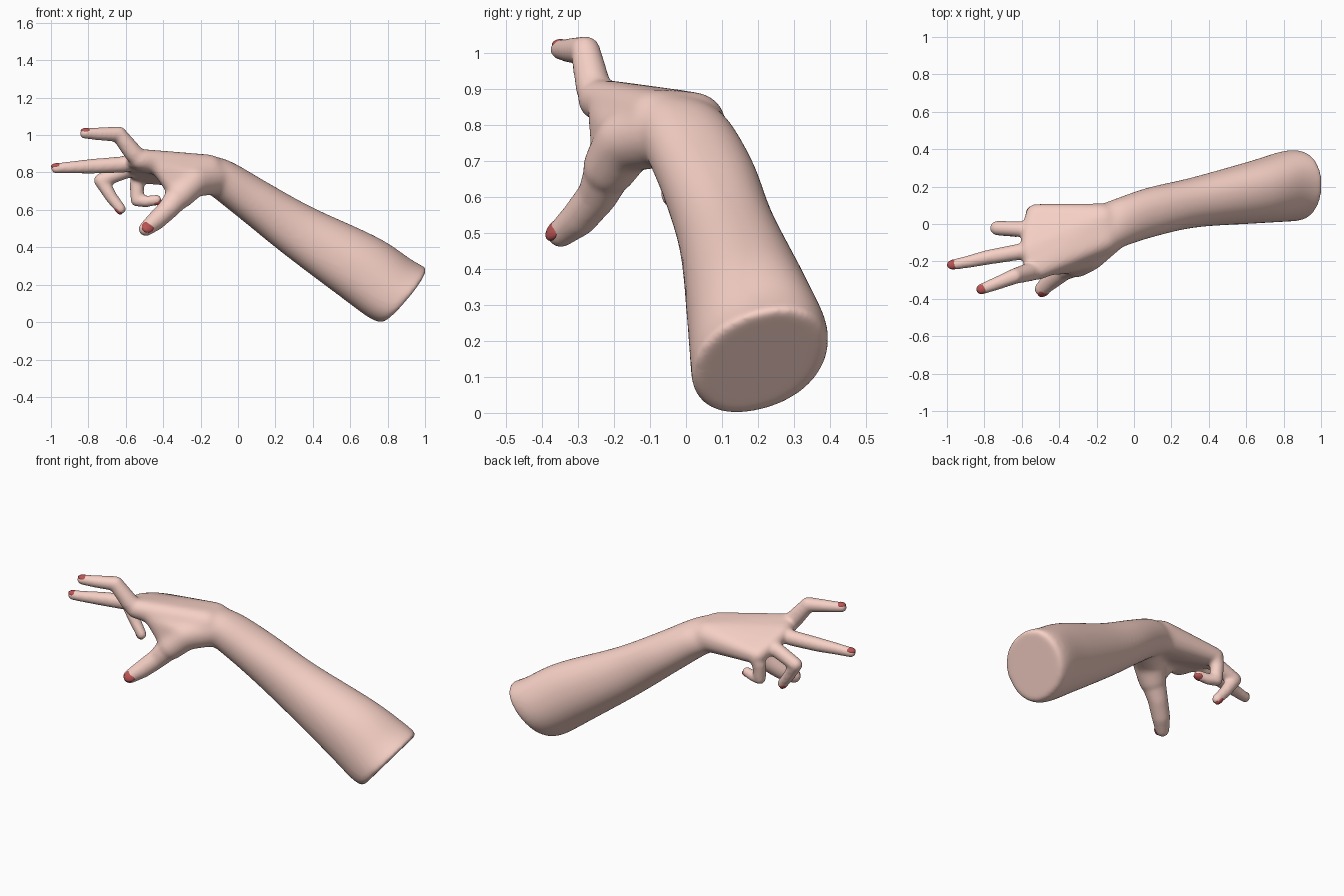
import bpy, bmesh
from math import sin, cos, pi, radians, sqrt, copysign
from mathutils import Vector, Matrix

if "Cube" in bpy.data.objects:
    bpy.data.objects.remove(bpy.data.objects["Cube"])


def material(name, color):
    m = bpy.data.materials.new(name)
    m.diffuse_color = color
    m.use_nodes = True
    m.node_tree.nodes["Principled BSDF"].inputs["Base Color"].default_value = m.diffuse_color
    return m


skin = material("skin", (0.92, 0.63, 0.56, 1))
polish = material("nail_polish", (0.5, 0.09, 0.09, 1))
body = bmesh.new()


def hull(balls):
    """Convex skin around balls (x, y, z, r), added to the body."""
    b = bmesh.new()
    for x, y, z, r in balls:
        for i in range(1, 12):
            p = pi * i / 12
            for j in range(20):
                t = 2 * pi * j / 20
                b.verts.new((x + r * sin(p) * cos(t), y + r * sin(p) * sin(t), z + r * cos(p)))
    bmesh.ops.convex_hull(b, input=b.verts)
    bmesh.ops.delete(b, geom=[v for v in b.verts if not v.link_faces], context='VERTS')
    bmesh.ops.recalc_face_normals(b, faces=b.faces)
    tmp = bpy.data.meshes.new("tmp")
    b.to_mesh(tmp)
    b.free()
    body.from_mesh(tmp)
    bpy.data.meshes.remove(tmp)


def limb(*balls):
    for a, b in zip(balls, balls[1:]):
        hull([a, b])


def fuse(obj, steps):
    """Merge all overlapping volumes into one softened skin."""
    rm = obj.modifiers.new("fuse", 'REMESH')
    rm.mode = 'VOXEL'
    rm.voxel_size = 0.008
    rm.use_smooth_shade = True
    sm = obj.modifiers.new("soften", 'SMOOTH')
    sm.factor = 0.5
    sm.iterations = steps
    bpy.context.view_layer.update()
    dg = bpy.context.evaluated_depsgraph_get()
    fused = bpy.data.meshes.new_from_object(obj.evaluated_get(dg))
    obj.modifiers.clear()
    obj.data = fused


def spline(p, n=6):
    """Catmull-Rom through tuples of any length."""
    q = [p[0]] + p + [p[-1]]
    out = []
    for a, b, c, d in zip(q, q[1:], q[2:], q[3:]):
        for i in range(n):
            t = i / n
            out.append([0.5 * (2 * B + (C - A) * t + (2 * A - 5 * B + 4 * C - D) * t * t
                               + (3 * B - A - 3 * C + D) * t ** 3)
                        for A, B, C, D in zip(a, b, c, d)])
    return out + [list(p[-1])]


# forearm: centre x y z, half width, half height, tilt, skew
sections = spline([
    (0.892, 0.205, 0.142, 0.188, 0.190, 40, 0.30),
    (0.815, 0.202, 0.178, 0.190, 0.194, 37, 0.30),
    (0.640, 0.170, 0.300, 0.168, 0.188, 37, 0.22),
    (0.320, 0.115, 0.490, 0.135, 0.147, 33, 0.14),
    (0.087, 0.062, 0.647, 0.135, 0.122, 32, 0.06),
    (-0.085, 0.005, 0.762, 0.135, 0.108, 22, -0.08),
    (-0.180, -0.025, 0.800, 0.130, 0.092, 10, -0.20)])
rings = []
for x, y, z, w, h, a, k in sections:
    ring = []
    for i in range(40):
        t = 2 * pi * i / 40
        c, s = (copysign(abs(f) ** 0.93, f) for f in (cos(t), sin(t)))
        ring.append(body.verts.new((x + h * s * sin(radians(a)), y + w * c,
                                    z + h * (k * c + sqrt(1 - k * k) * s) * cos(radians(a)))))
    rings.append(ring)
for r, s in zip(rings, rings[1:]):
    for i in range(40):
        j = (i + 1) % 40
        body.faces.new((r[i], r[j], s[j], s[i]))
body.faces.new(rings[0][::-1])
body.faces.new(rings[-1])
bmesh.ops.recalc_face_normals(body, faces=body.faces)

# palm
index_k, middle_k = (-0.525, -0.247, 0.870, 0.058), (-0.56, -0.14, 0.862, 0.051)
ring_k, pinky_k = (-0.555, -0.035, 0.828, 0.050), (-0.53, 0.06, 0.79, 0.050)
wrist_a, wrist_b = (-0.16, -0.08, 0.812, 0.086), (-0.17, 0.022, 0.802, 0.090)
hull([wrist_a, wrist_b, index_k, middle_k])
hull([wrist_a, wrist_b, middle_k, ring_k])
hull([wrist_a, wrist_b, ring_k, pinky_k])

# fleshy thumb base and web
limb((-0.13, -0.06, 0.775, 0.095), (-0.24, -0.165, 0.755, 0.088), (-0.31, -0.212, 0.68, 0.078))
hull([(-0.24, -0.17, 0.77, 0.07), (-0.42, -0.225, 0.83, 0.05), (-0.33, -0.21, 0.71, 0.055)])

# first pass: forearm and palm, strongly softened
mesh = bpy.data.meshes.new("arm_and_hand")
body.to_mesh(mesh)
body.free()
arm = bpy.data.objects.new("arm_and_hand", mesh)
bpy.context.collection.objects.link(arm)
fuse(arm, 45)
body = bmesh.new()
body.from_mesh(arm.data)

# thumb
limb((-0.30, -0.205, 0.695, 0.072), (-0.375, -0.246, 0.603, 0.056),
     (-0.44, -0.297, 0.541, 0.051), (-0.493, -0.348, 0.498, 0.039))
# fingers
limb((-0.525, -0.245, 0.87, 0.052), (-0.56, -0.257, 0.905, 0.050), (-0.638, -0.279, 1.005, 0.042),
     (-0.74, -0.320, 1.006, 0.035), (-0.818, -0.349, 1.009, 0.029))
limb((-0.54, -0.14, 0.86, 0.048), (-0.62, -0.15, 0.842, 0.044), (-0.78, -0.178, 0.833, 0.040),
     (-0.89, -0.203, 0.827, 0.033), (-0.973, -0.218, 0.822, 0.028))
limb((-0.54, -0.035, 0.825, 0.048), (-0.60, -0.028, 0.81, 0.043), (-0.732, -0.022, 0.757, 0.039),
     (-0.675, -0.033, 0.665, 0.033), (-0.627, -0.043, 0.605, 0.029))
limb((-0.52, 0.06, 0.785, 0.047), (-0.54, 0.06, 0.74, 0.039), (-0.54, 0.053, 0.652, 0.035),
     (-0.49, 0.04, 0.645, 0.031), (-0.435, 0.028, 0.653, 0.028))

# second pass: fingers joined to the palm
mesh = bpy.data.meshes.new("arm_and_hand")
body.to_mesh(mesh)
body.free()
arm.data = mesh
fuse(arm, 14)
arm.data.materials.clear()
arm.data.materials.append(skin)


# fingernails: ball centre, finger direction, outward normal, radius, half sizes
def nail(name, at, along, out, r, size):
    d = Vector(along).normalized()
    n = Vector(out)
    n = (n - d * n.dot(d)).normalized()
    b = bmesh.new()
    bmesh.ops.create_uvsphere(b, u_segments=20, v_segments=12, radius=1)
    rot = Matrix((d, n.cross(d), n)).transposed().to_4x4()
    loc = Vector(at) + n * (r - 0.015)
    b.transform(Matrix.Translation(loc) @ rot @ Matrix.Diagonal((*size, 1)))
    for f in b.faces:
        f.smooth = True
    m = bpy.data.meshes.new(name)
    b.to_mesh(m)
    b.free()
    m.materials.append(polish)
    bpy.context.collection.objects.link(bpy.data.objects.new(name, m))


small = (0.031, 0.025, 0.016)
nail("index_nail", (-0.811, -0.347, 1.009), (-0.08, -0.03, 0.003), (0, 0, 1), 0.028, small)
nail("middle_nail", (-0.968, -0.217, 0.822), (-0.09, -0.015, -0.005), (0, 0, 1), 0.027, small)
nail("ring_nail", (-0.631, -0.042, 0.609), (0.05, -0.01, -0.06), (-1, 0.2, -0.6), 0.028, small)
nail("pinky_nail", (-0.439, 0.029, 0.653), (0.055, -0.012, 0.01), (0.1, 0.2, -1), 0.027, small)
nail("thumb_nail", (-0.489, -0.345, 0.497), (-0.053, -0.053, -0.046), (0.1, -1, 0.3), 0.038,
     (0.038, 0.033, 0.018))
